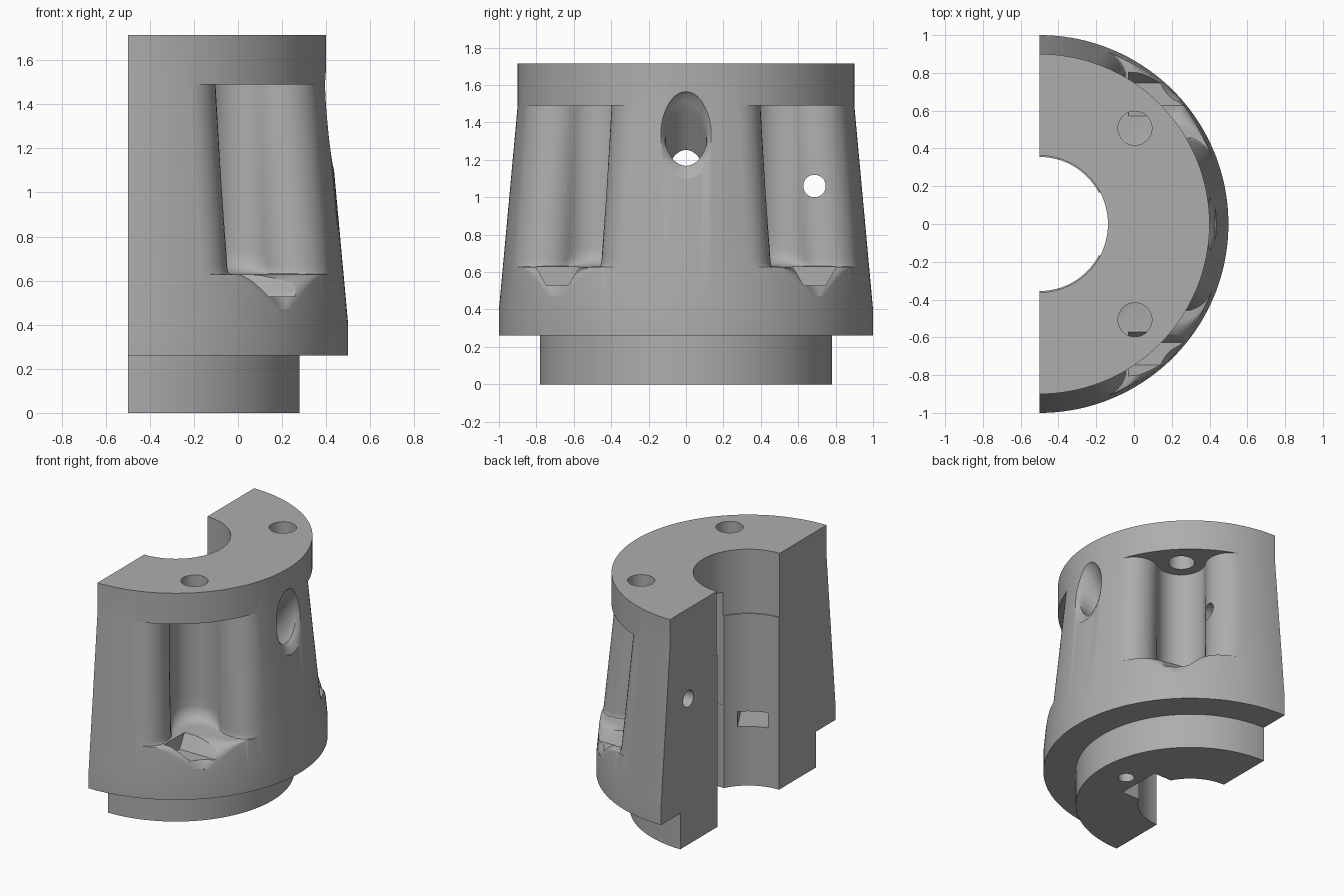
import bpy, bmesh, math
from mathutils import Matrix, Vector

if "Cube" in bpy.data.objects:
    bpy.data.objects.remove(bpy.data.objects["Cube"])

AXIS = -0.5               # x of the bore axis
HEIGHT, ROOF, FLOOR = 1.715, 1.49, 0.63
SCREW_R = 0.714           # distance of the upright screws from the axis


def make_object(name, bm):
    bmesh.ops.recalc_face_normals(bm, faces=bm.faces)
    mesh = bpy.data.meshes.new(name)
    bm.to_mesh(mesh)
    bm.free()
    obj = bpy.data.objects.new(name, mesh)
    bpy.context.collection.objects.link(obj)
    return obj


def loft(name, rings, matrix=Matrix()):
    """Closed solid through a list of equal-length point rings."""
    bm = bmesh.new()
    loops = [[bm.verts.new(matrix @ Vector(p)) for p in ring] for ring in rings]
    for a, b in zip(loops, loops[1:]):
        for i in range(len(a)):
            j = (i + 1) % len(a)
            bm.faces.new((a[i], a[j], b[j], b[i]))
    caps = [bm.faces.new(loops[0]), bm.faces.new(loops[-1])]
    bmesh.ops.triangulate(bm, faces=caps)
    return make_object(name, bm)


def prism(name, radius, start, end, sides=40, turn=0.0):
    """Straight cylinder or regular prism between two points."""
    start, end = Vector(start), Vector(end)
    d = end - start
    bm = bmesh.new()
    bmesh.ops.create_cone(bm, cap_ends=True, segments=sides, radius1=radius,
                          radius2=radius, depth=d.length)
    rot = d.to_track_quat('Z', 'Y').to_matrix().to_4x4()
    bm.transform(Matrix.Translation((start + end) / 2) @ rot @ Matrix.Rotation(turn, 4, 'Z'))
    return make_object(name, bm)


def box(name, low, high, matrix=Matrix()):
    low, high = Vector(low), Vector(high)
    bm = bmesh.new()
    bmesh.ops.create_cube(bm, size=1)
    bm.transform(matrix @ Matrix.Translation((low + high) / 2)
                 @ Matrix.Diagonal((high - low).to_4d()))
    return make_object(name, bm)


def cut(target, cutter):
    cutter.hide_render = True
    mod = target.modifiers.new("cut", 'BOOLEAN')
    mod.operation, mod.solver, mod.object = 'DIFFERENCE', 'EXACT', cutter
    bpy.context.view_layer.objects.active = target
    bpy.ops.object.modifier_apply(modifier=mod.name)
    bpy.data.objects.remove(cutter)


def outer_radius(z):
    return 1.0 - 0.1 * min(max((z - 0.4) / (ROOF - 0.4), 0), 1)


# Half-ring body: profile turned through half a circle
bm = bmesh.new()
profile = [(0.355, 0), (0.78, 0), (0.78, 0.26), (1, 0.26), (1, 0.4), (0.9, ROOF),
           (0.9, HEIGHT), (0.362, HEIGHT), (0.362, 1.25), (0.355, 1.25)]
face = bm.faces.new([bm.verts.new((AXIS, -r, z)) for r, z in profile])
bmesh.ops.spin(bm, geom=[face] + face.edges[:] + face.verts[:], cent=(AXIS, 0, 0),
               axis=(0, 0, 1), angle=math.pi, steps=96)
bmesh.ops.remove_doubles(bm, verts=bm.verts, dist=1e-5)
body = make_object("half_ring_housing", bm)


# Scooped screw pocket: round channel with rounded lips blending into the wall
def pocket_ring(z, inner):
    R, r, lip = outer_radius(z), 0.165, 0.17
    u0 = inner + r
    a = R - lip
    phi = math.acos(min(1, (u0 * u0 + a * a - (r + lip) ** 2) / (2 * u0 * a)))
    c = Vector((a * math.cos(phi), a * math.sin(phi)))
    to_lip = math.atan2(c.y, c.x - u0)
    half = []
    for i in range(13):           # channel
        t = math.pi + (to_lip - math.pi) * i / 12
        half.append((u0 + r * math.cos(t), r * math.sin(t)))
    for i in range(1, 13):        # lip
        t = (to_lip - math.pi) + (phi - to_lip + math.pi) * i / 12
        half.append((c.x + lip * math.cos(t), c.y + lip * math.sin(t)))
    u, v = half[-1]
    half.append((u - 0.3 * math.sin(phi), v + 0.3 * math.cos(phi)))
    half.append((1.4, v + 0.3))
    mirrored = [(p, -q) for p, q in half[:0:-1]]
    return [(p, q, z) for p, q in half + mirrored]


base = SCREW_R - 0.165
levels = [(ROOF - (ROOF - 0.73) * i / 8, base) for i in range(9)]
for i in range(1, 7):             # concave corner above the floor
    t = math.pi / 2 * i / 6
    levels.append((FLOOR + 0.1 * (1 - math.sin(t)), base + 0.1 * (1 - math.cos(t))))
for i in range(0, 11):            # rounded lip below the floor
    t = math.radians(80) * i / 10
    z = FLOOR - 0.002 - 0.19 * (1 - math.cos(t))
    levels.append((z, outer_radius(z) - 0.19 * (1 - math.sin(t))))
rings = [pocket_ring(z, inner) for z, inner in levels]

for side in (-1, 1):
    place = Matrix.Translation((AXIS, 0, 0)) @ Matrix.Rotation(side * math.pi / 4, 4, 'Z')
    cut(body, loft("pocket_cutter", rings, place))
    # Upright screw hole through the pocket roof
    y = side * 0.507
    cut(body, prism("top_hole_cutter", 0.09, (0.005, y, 1.3), (0.005, y, 2)))
    # Clamping screw holes with hexagonal nut seats
    for z in (FLOOR, 1.06):
        y = side * 0.687
        cut(body, prism("clamp_hole_cutter", 0.06, (-1, y, z), (0.3, y, z)))
        # Hexagon with corners pointing sideways
        ring = [(y + 0.117 * math.cos(k * math.pi / 3), z + 0.117 * math.sin(k * math.pi / 3))
                for k in range(6)]
        cut(body, loft("nut_seat_cutter", [[(x, p, q) for p, q in ring] for x in (-0.03, 0.9)]))

# Cable chamber and lower groove opening into the bore
cut(body, box("chamber_cutter", (-0.35, -0.17, 0.6), (0.18, 0.17, 1.42)))
cut(body, box("groove_cutter", (-0.35, -0.168, -0.1), (-0.04, 0.168, 0.7)))

# Sloping cable port with a flared mouth
port = []
for i in range(19):
    x = 0.06 + 0.39 * i / 18
    s = min(max((x - 0.34) / 0.085, 0), 1)
    flare = 0.08 * (1 - math.sqrt(1 - s * s))
    zc = 1.36 + 1.4 * (min(x, 0.385) - 0.385)
    port.append([(x, (0.108 + flare) * math.cos(t), zc + (0.18 + flare) * math.sin(t))
                 for t in [2 * math.pi * k / 40 for k in range(40)]])
cut(body, loft("port_cutter", port))

# Base screws with nut slots reached from the bore
for deg in (-60, 0, 60):
    place = Matrix.Translation((AXIS, 0, 0)) @ Matrix.Rotation(math.radians(deg), 4, 'Z')
    low, high = place @ Vector((0.57, 0, -0.1)), place @ Vector((0.57, 0, 0.58))
    cut(body, prism("base_hole_cutter", 0.055, low, high))
    cut(body, box("nut_slot_cutter", (0.25, -0.1, 0.43), (0.67, 0.1, 0.54), place))

# Single grey finish
grey = bpy.data.materials.new("plain_grey")
grey.use_nodes = True
colour = (0.42, 0.42, 0.42, 1)
grey.diffuse_color = colour
grey.node_tree.nodes["Principled BSDF"].inputs["Base Color"].default_value = colour
body.data.materials.clear()
body.data.materials.append(grey)

bpy.ops.object.select_all(action='DESELECT')
body.select_set(True)
bpy.context.view_layer.objects.active = body
bpy.ops.object.shade_smooth_by_angle(angle=math.radians(30))
